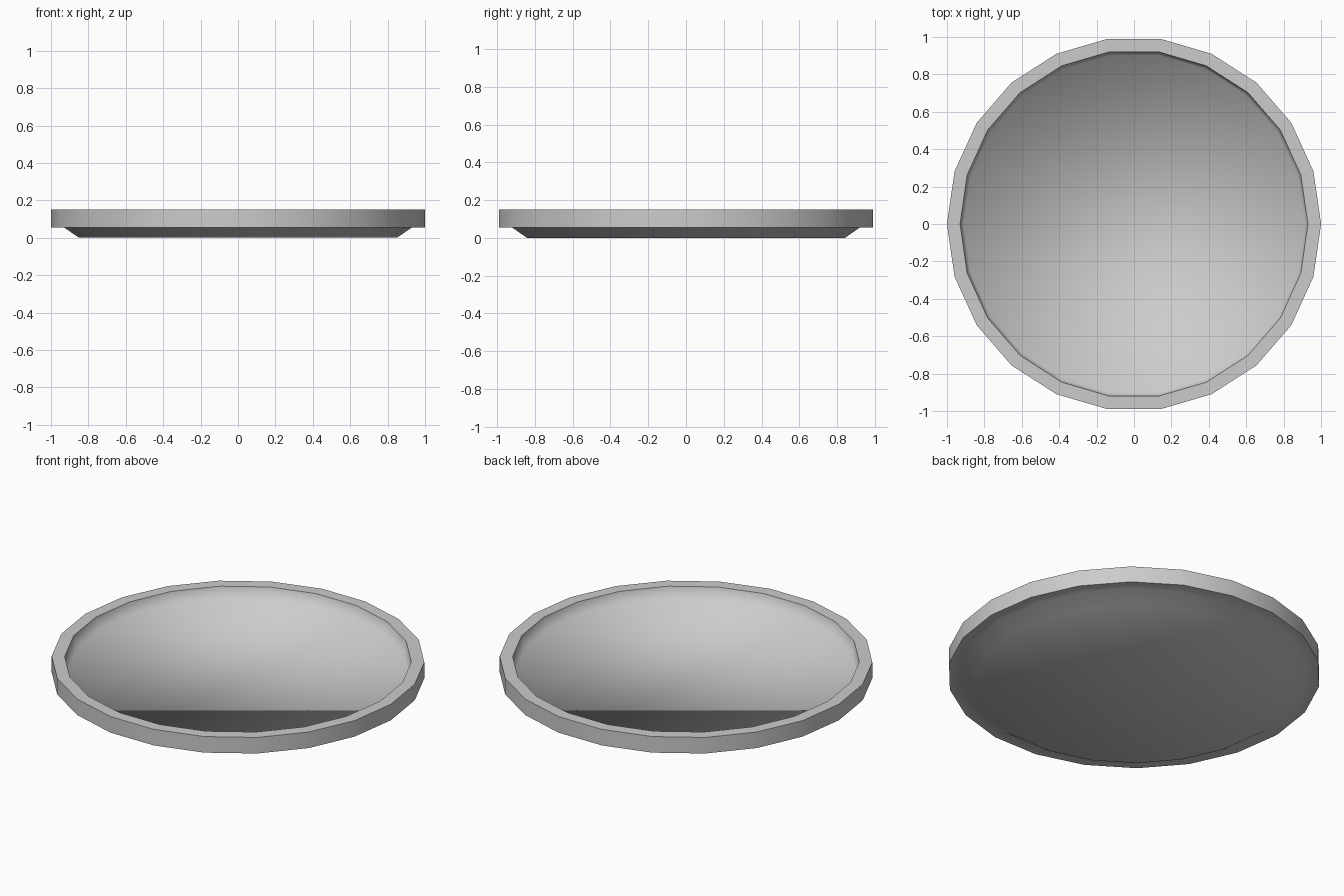
import bpy, bmesh, math

if "Cube" in bpy.data.objects:
    bpy.data.objects.remove(bpy.data.objects["Cube"])

SIDES = 22
# Radius, height: from the underside edge, round the rim, to the dish floor
PROFILE = [(0.85, 0.0), (0.93, 0.055), (1.0, 0.055), (1.0, 0.15),
           (0.93, 0.15), (0.912, 0.08)]
SHARP_RINGS = {2, 3, 4}

bm = bmesh.new()
rings = [[bm.verts.new((r * math.cos(2 * math.pi * i / SIDES),
                        r * math.sin(2 * math.pi * i / SIDES), z))
          for i in range(SIDES)] for r, z in PROFILE]

# Side bands
for low, high in zip(rings, rings[1:]):
    for i in range(SIDES):
        j = (i + 1) % SIDES
        bm.faces.new((low[i], low[j], high[j], high[i]))

# Flat underside and dish floor
bm.faces.new(rings[0][::-1])
bm.faces.new(rings[-1])

# Smooth shading with crisp rim edges
for f in bm.faces:
    f.smooth = True
for k in SHARP_RINGS:
    for i in range(SIDES):
        bm.edges.get((rings[k][i], rings[k][(i + 1) % SIDES])).smooth = False

bmesh.ops.recalc_face_normals(bm, faces=bm.faces)
mesh = bpy.data.meshes.new("round_tray")
bm.to_mesh(mesh)
bm.free()
tray = bpy.data.objects.new("round_tray", mesh)
bpy.context.collection.objects.link(tray)
